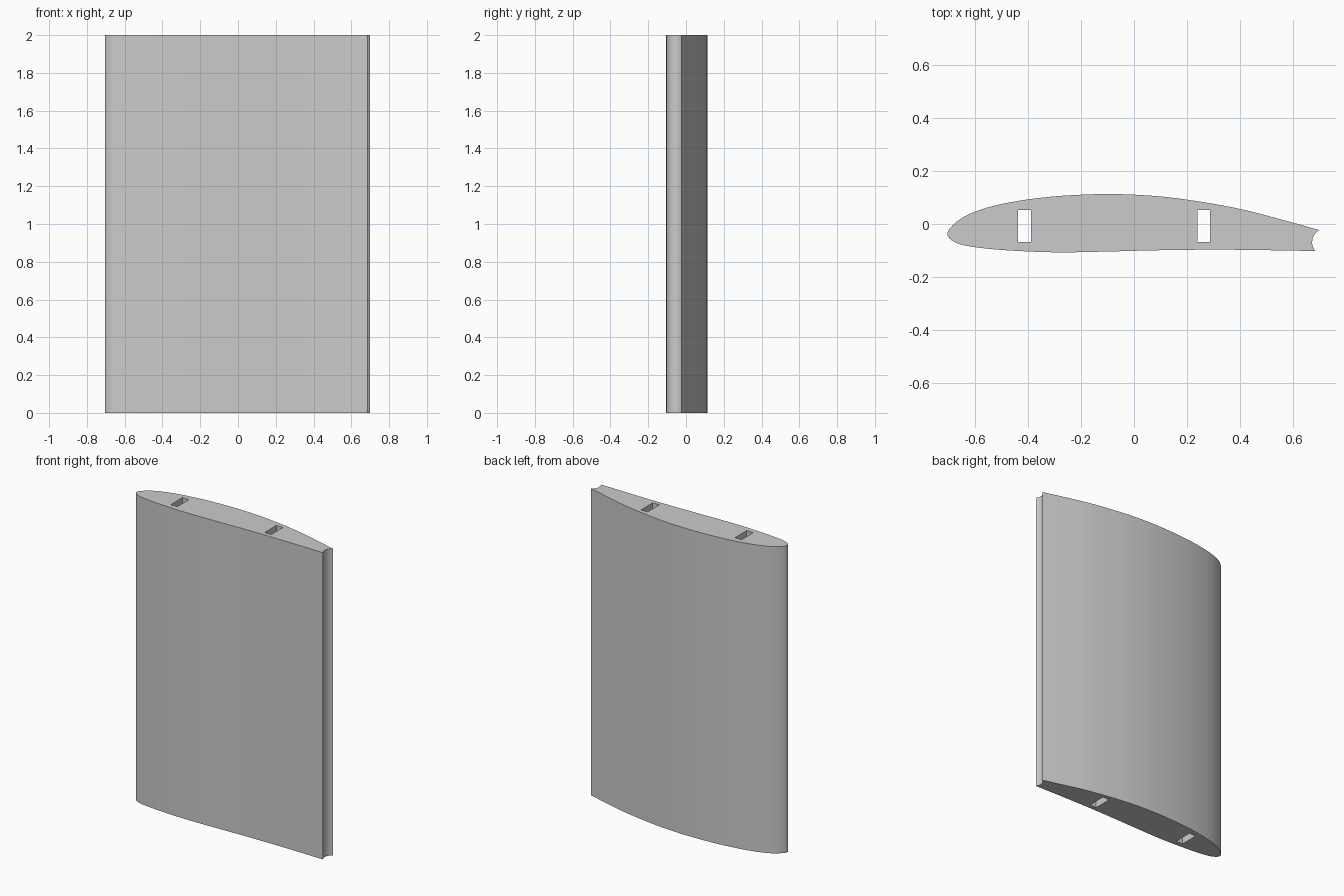
import bpy
import bmesh
import math
from mathutils import Vector

HEIGHT = 2.0

old = bpy.data.objects.get("Cube")
if old:
    bpy.data.objects.remove(old, do_unlink=True)


def flat_material(name, rgb):
    mat = bpy.data.materials.new(name)
    mat.use_nodes = True
    mat.diffuse_color = (*rgb, 1)
    mat.node_tree.nodes["Principled BSDF"].inputs["Base Color"].default_value = (*rgb, 1)
    return mat


def smooth_path(points, steps=5):
    """Catmull-Rom path through the points, ends included."""
    p = [Vector(q) for q in points]
    p = [2 * p[0] - p[1]] + p + [2 * p[-1] - p[-2]]
    path = []
    for a, b, c, d in zip(p, p[1:], p[2:], p[3:]):
        for i in range(steps):
            t = i / steps
            path.append(0.5 * (2 * b + (c - a) * t + (2 * a - 5 * b + 4 * c - d) * t ** 2
                               + (3 * b - a - 3 * c + d) * t ** 3))
    return path + [p[-2]]


def rectangle(x, y, width, depth):
    return [Vector((x + sx * width / 2, y + sy * depth / 2))
            for sx, sy in ((-1, -1), (1, -1), (1, 1), (-1, 1))]


# Wing section: curved back, round nose, nearly flat front
section = smooth_path([
    (0.70, -0.023), (0.6, 0.005), (0.4, 0.057), (0.2, 0.092), (0.05, 0.108),
    (-0.11, 0.113), (-0.28, 0.106), (-0.42, 0.09), (-0.54, 0.066), (-0.63, 0.034),
    (-0.685, -0.005), (-0.705, -0.038), (-0.685, -0.064), (-0.63, -0.083),
    (-0.5, -0.098), (-0.3, -0.107), (-0.1, -0.104), (0.1, -0.099), (0.35, -0.097),
    (0.685, -0.102)])

# Hollow groove along the trailing edge, an arc between the two tips
start, end = section[-1], section[0]
chord = end - start
inward = Vector((-chord.y, chord.x)).normalized()
sag = 0.019
radius = (chord.length ** 2 / 4 + sag ** 2) / (2 * sag)
centre = (start + end) / 2 + inward * (sag - radius)
half = math.asin(chord.length / 2 / radius)
axis = chord.normalized()
for i in range(1, 12):
    angle = half * (i / 6 - 1)
    section.append(centre + radius * (axis * math.sin(angle) + inward * math.cos(angle)))

# Spar slots running through the full height
slots = [rectangle(x, -0.008, 0.048, 0.121) for x in (-0.414, 0.264)]

# Fill the section around the slots and extrude it upwards
bm = bmesh.new()
edges = []
for loop in [section] + slots:
    verts = [bm.verts.new((p.x, p.y, 0)) for p in loop]
    edges += [bm.edges.new((a, b)) for a, b in zip(verts, verts[1:] + verts[:1])]
bmesh.ops.triangle_fill(bm, edges=edges, use_beauty=True)
result = bmesh.ops.extrude_face_region(bm, geom=bm.faces[:], use_keep_orig=True)
top = [v for v in result["geom"] if isinstance(v, bmesh.types.BMVert)]
bmesh.ops.translate(bm, verts=top, vec=(0, 0, HEIGHT))
bmesh.ops.recalc_face_normals(bm, faces=bm.faces)

mesh = bpy.data.meshes.new("wing_section")
bm.to_mesh(mesh)
bm.free()
mesh.materials.append(flat_material("light_grey", (0.6, 0.6, 0.6)))
wing = bpy.data.objects.new("wing_section", mesh)
bpy.context.collection.objects.link(wing)

# Smooth skin with crisp rims and slots
bpy.context.view_layer.objects.active = wing
wing.select_set(True)
bpy.ops.object.shade_smooth_by_angle(angle=math.radians(30))
